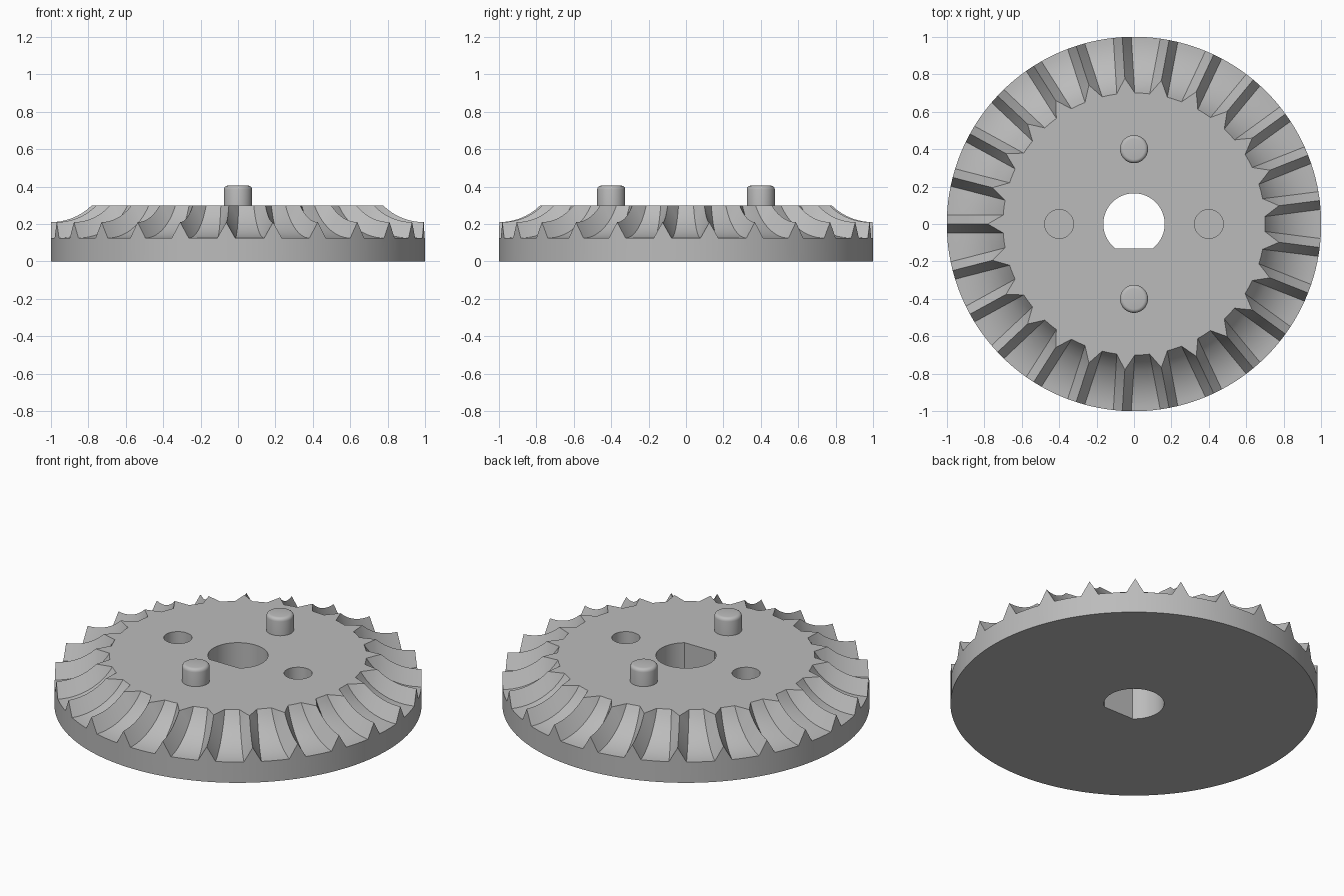
import bpy, bmesh
from math import sin, cos, pi, tau, sqrt, radians, asin

cube = bpy.data.objects.get("Cube")
if cube:
    bpy.data.objects.remove(cube, do_unlink=True)

TEETH, PITCH = 25, tau / 25
TOP, ROOT, RIDGE = 0.30, 0.125, 0.21      # face height, rim heights of valley and ridge
FACE_R, RIDGE_R = 0.70, 0.78              # where valley and ridge meet the flat face
HALF = 0.048                              # half width of a tooth foot

grey = bpy.data.materials.new("plain grey")
grey.use_nodes = True
grey.diffuse_color = (0.5, 0.5, 0.5, 1)
grey.node_tree.nodes["Principled BSDF"].inputs["Base Color"].default_value = (0.5, 0.5, 0.5, 1)


def to_object(name, bm):
    bmesh.ops.recalc_face_normals(bm, faces=bm.faces)
    mesh = bpy.data.meshes.new(name)
    bm.to_mesh(mesh)
    bm.free()
    mesh.materials.append(grey)
    obj = bpy.data.objects.new(name, mesh)
    bpy.context.collection.objects.link(obj)
    return obj


def activate(obj):
    bpy.ops.object.select_all(action='DESELECT')
    obj.select_set(True)
    bpy.context.view_layer.objects.active = obj


def arc_height(r, inner, rim_z):
    """Concave arc, level at the rim, that reaches TOP at the inner radius."""
    rise, run = TOP - rim_z, 1 - inner
    radius = (run * run + rise * rise) / (2 * rise)
    return min(TOP, rim_z + radius - sqrt(radius * radius - (1 - r) ** 2))


def prism(name, outline, z0, z1):
    bm = bmesh.new()
    base = bm.faces.new([bm.verts.new((x, y, z0)) for x, y in outline])
    moved = bmesh.ops.extrude_face_region(bm, geom=[base])["geom"]
    bmesh.ops.translate(bm, vec=(0, 0, z1 - z0),
                        verts=[v for v in moved if isinstance(v, bmesh.types.BMVert)])
    return to_object(name, bm)


def circle(x, y, r, n=48):
    return [(x + r * cos(tau * i / n), y + r * sin(tau * i / n)) for i in range(n)]


# Gear body: rings of points following ridges and valleys
def ring(bm, r):
    verts = []
    low = arc_height(r, FACE_R, ROOT)
    high = arc_height(r, RIDGE_R, RIDGE)
    foot = HALF / r
    crest = foot * max(0, (RIDGE_R - r) / (RIDGE_R - FACE_R))
    gap = PITCH - 2 * foot
    columns = [(-foot, low), (-crest, high), (crest, high)]
    columns += [(foot + gap * k / 4, low) for k in range(4)]
    for t in range(TEETH):
        for a, z in columns:
            angle = pi + t * PITCH + a
            verts.append(bm.verts.new((r * cos(angle), r * sin(angle), z)))
    return verts


bm = bmesh.new()
steps = 5
radii = [FACE_R + (RIDGE_R - FACE_R) * i / steps for i in range(steps)]
radii += [RIDGE_R + (1 - RIDGE_R) * i / 8 for i in range(9)]
rings = [ring(bm, r) for r in radii]
rings.append([bm.verts.new((v.co.x, v.co.y, 0)) for v in rings[-1]])
for inner, outer in zip(rings, rings[1:]):
    for i in range(len(inner)):
        j = (i + 1) % len(inner)
        bm.faces.new((inner[i], outer[i], outer[j], inner[j]))
bm.faces.new(rings[0])
bm.faces.new(rings[-1])
bmesh.ops.remove_doubles(bm, verts=bm.verts, dist=0.0001)
gear = to_object("gear_body", bm)

# Cutters: flat-sided shaft bore and two blind sockets
BORE, FLAT = 0.164, -0.13
start = asin(FLAT / BORE)
sweep = pi - 2 * start
bore = [(BORE * cos(start + sweep * i / 48), BORE * sin(start + sweep * i / 48)) for i in range(49)]
cutters = [prism("bore_cutter", bore, -0.1, 0.5)]
for side, x in (("left", 0.4), ("right", -0.4)):
    cutters.append(prism(side + "_socket_cutter", circle(x, 0, 0.077), 0.17, 0.5))
for cutter in cutters:
    cutter.hide_render = True
    mod = gear.modifiers.new(cutter.name, 'BOOLEAN')
    mod.operation = 'DIFFERENCE'
    mod.solver = 'EXACT'
    mod.object = cutter
    activate(gear)
    bpy.ops.object.modifier_apply(modifier=mod.name)
for cutter in cutters:
    bpy.data.objects.remove(cutter, do_unlink=True)
activate(gear)
bpy.ops.object.shade_smooth_by_angle(angle=radians(22))

# Locating pegs with rounded tops
for side, y in (("front", -0.4), ("back", 0.4)):
    peg = prism(side + "_peg", circle(0, y, 0.075), 0.28, 0.405)
    bm = bmesh.new()
    bm.from_mesh(peg.data)
    rim = [e for e in bm.edges if all(v.co.z > 0.4 for v in e.verts)]
    bmesh.ops.bevel(bm, geom=rim, offset=0.02, segments=4, profile=0.5, affect='EDGES')
    bm.to_mesh(peg.data)
    bm.free()
    activate(peg)
    bpy.ops.object.shade_smooth_by_angle(angle=radians(30))
